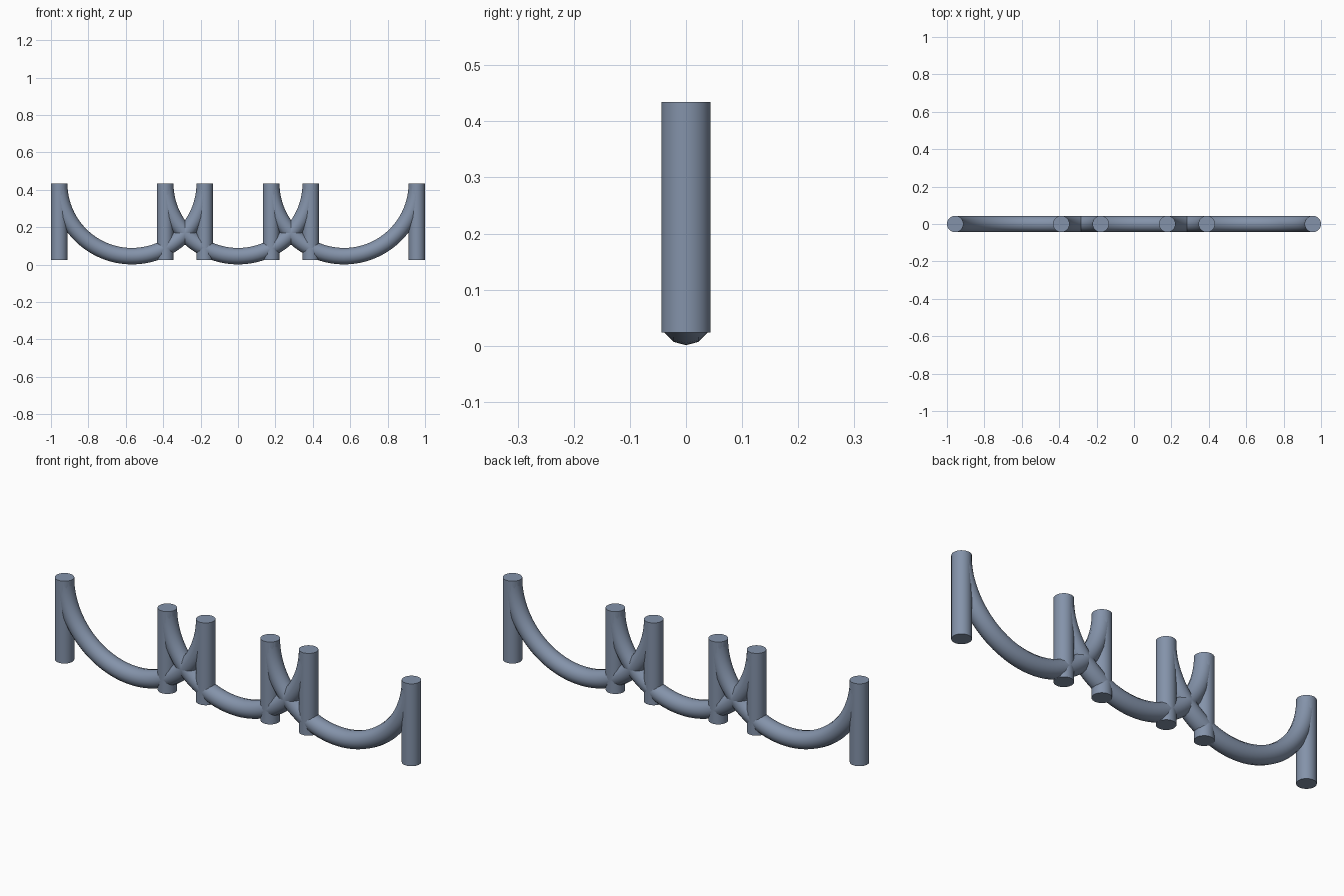
import bpy, bmesh
from math import pi, cos, sin

if "Cube" in bpy.data.objects:
    bpy.data.objects.remove(bpy.data.objects["Cube"])

R = 0.389        # sag radius of each hanging arc
TUBE = 0.044     # bar radius
TOP = 0.434      # top of posts and arc ends
BOTTOM = 0.024   # foot of posts

# slate blue-grey metal
slate = bpy.data.materials.new("slate_metal")
slate.diffuse_color = (0.23, 0.29, 0.40, 1)
slate.use_nodes = True
slate.node_tree.nodes["Principled BSDF"].inputs["Base Color"].default_value = slate.diffuse_color


def finish(obj):
    obj.data.materials.append(slate)
    bpy.ops.object.select_all(action='DESELECT')
    obj.select_set(True)
    bpy.context.view_layer.objects.active = obj
    bpy.ops.object.shade_smooth_by_angle(angle=0.7)


def post(name, x):
    bpy.ops.mesh.primitive_cylinder_add(
        vertices=32, radius=TUBE, depth=TOP - BOTTOM,
        location=(x, 0, (TOP + BOTTOM) / 2))
    obj = bpy.context.object
    obj.name = name
    finish(obj)


def arc(name, x, steps=48, sides=12):
    # half torus hanging between two posts, capped at both ends
    bm = bmesh.new()
    rings = []
    for i in range(steps + 1):
        a = pi + pi * i / steps
        ring = []
        for j in range(sides):
            b = 2 * pi * j / sides
            d = R + TUBE * cos(b)
            ring.append(bm.verts.new((d * cos(a), TUBE * sin(b), d * sin(a))))
        rings.append(ring)
    for p, q in zip(rings, rings[1:]):
        for j in range(sides):
            k = (j + 1) % sides
            bm.faces.new((p[j], p[k], q[k], q[j]))
    bm.faces.new(rings[0])
    bm.faces.new(rings[-1])
    bmesh.ops.recalc_face_normals(bm, faces=bm.faces)
    mesh = bpy.data.meshes.new(name)
    bm.to_mesh(mesh)
    bm.free()
    obj = bpy.data.objects.new(name, mesh)
    obj.location = (x, 0, TOP)
    bpy.context.collection.objects.link(obj)
    finish(obj)


# three overlapping bays, each an arc between two posts
offset = 1 - TUBE - R
for label, cx in (("left", -offset), ("middle", 0), ("right", offset)):
    arc(label + "_hanging_arc", cx)
    post(label + "_bay_post_a", cx - R)
    post(label + "_bay_post_b", cx + R)
